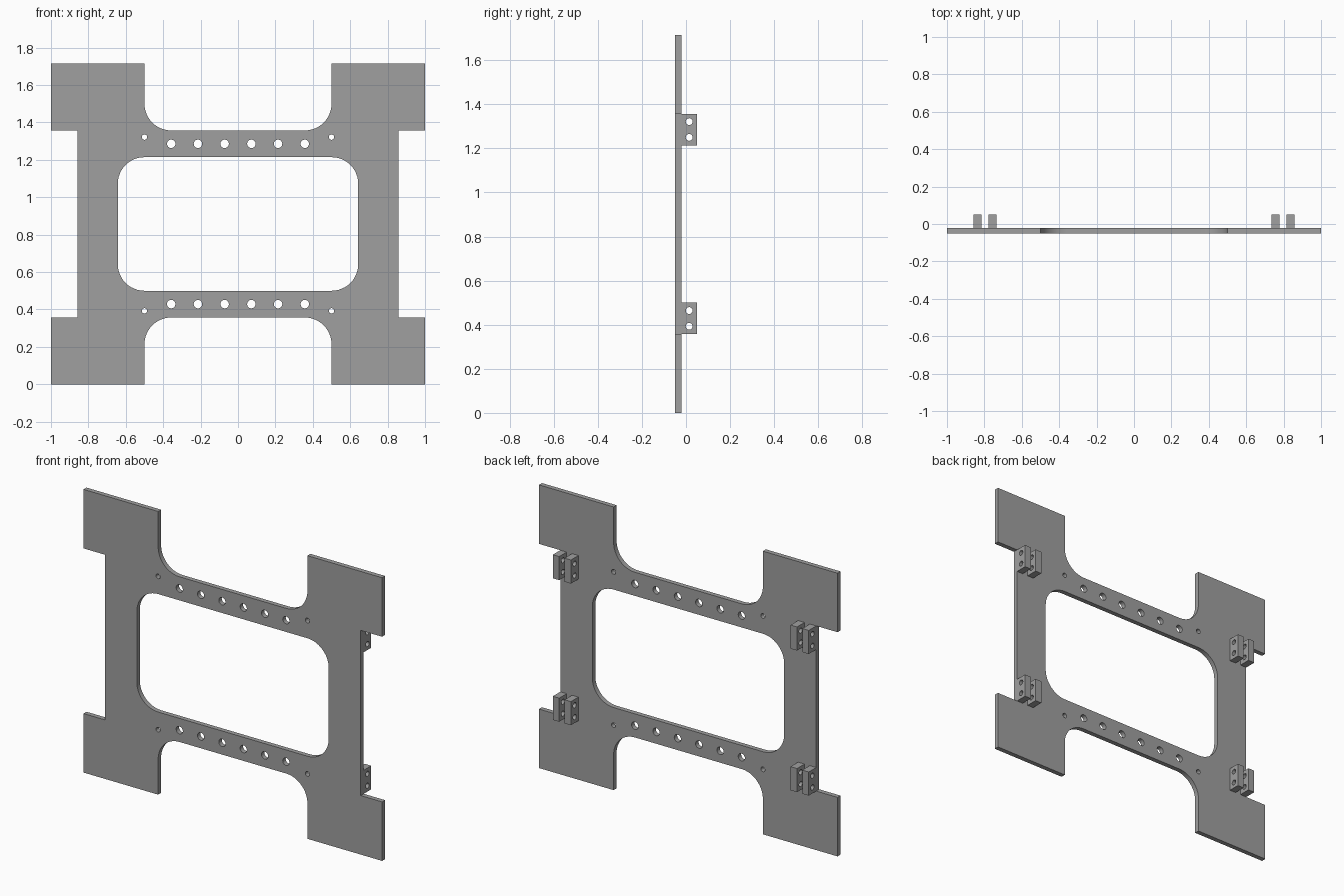
import bpy
import bmesh
from math import cos, sin, pi, radians
from mathutils import Matrix, Vector

cube = bpy.data.objects.get("Cube")
if cube:
    bpy.data.objects.remove(cube, do_unlink=True)

U = 1 / 14            # design module
THICK = 0.4 * U       # plate thickness
FRONT = -0.7 * U      # front face of the plate
BACK = FRONT + THICK
MID_Z = 12 * U        # mirror height

metal = bpy.data.materials.new("plain grey metal")
metal.use_nodes = True
metal.diffuse_color = (0.35, 0.35, 0.35, 1)
metal.node_tree.nodes["Principled BSDF"].inputs["Base Color"].default_value = (0.35, 0.35, 0.35, 1)


def arc(cx, cy, r, start, end, steps=12):
    """Points along an arc, angles in degrees."""
    angles = [radians(start + (end - start) * i / steps) for i in range(steps + 1)]
    return [(cx + r * cos(a), cy + r * sin(a)) for a in angles]


def circle(cx, cy, r):
    return arc(cx, cy, r, 0, 360, 32)[:-1]


def mirror_quarter(points):
    """Closed loop from the upper right quarter, running from right to top."""
    right = points + [(-x, y) for x, y in reversed(points)]
    return right + [(-x, -y) for x, y in right]


def extruded(name, loops, depth, matrix):
    """Filled outline with holes, extruded evenly about its own plane."""
    curve = bpy.data.curves.new(name, 'CURVE')
    curve.dimensions = '2D'
    curve.fill_mode = 'BOTH'
    curve.extrude = depth / 2
    for loop in loops:
        spline = curve.splines.new('POLY')
        spline.points.add(len(loop) - 1)
        for point, (x, y) in zip(spline.points, loop):
            point.co = (x, y, 0, 1)
        spline.use_cyclic_u = True
    obj = bpy.data.objects.new(name, curve)
    bpy.context.collection.objects.link(obj)
    bpy.ops.object.select_all(action='DESELECT')
    obj.select_set(True)
    bpy.context.view_layer.objects.active = obj
    bpy.ops.object.convert(target='MESH')
    obj = bpy.context.view_layer.objects.active
    obj.name = name
    mesh = obj.data
    mesh.transform(matrix)
    bm = bmesh.new()
    bm.from_mesh(mesh)
    bmesh.ops.remove_doubles(bm, verts=bm.verts, dist=1e-5)
    bmesh.ops.recalc_face_normals(bm, faces=bm.faces)
    bm.to_mesh(mesh)
    bm.free()
    mesh.materials.clear()
    mesh.materials.append(metal)
    bpy.ops.object.shade_smooth_by_angle(angle=radians(30))
    return obj


# Frame plate: four corner tabs, rounded inner corners and a rounded window
outline = mirror_quarter(
    [(12 * U, 7 * U), (14 * U, 7 * U), (14 * U, 12 * U), (7 * U, 12 * U)]
    + arc(5 * U, 9 * U, 2 * U, 0, -90))
window = mirror_quarter(arc(7 * U, 3 * U, 2 * U, 0, 90))
loops = [outline, window]

# Rows of holes along both crossbars
for side in (-1, 1):
    for i in range(6):
        loops.append(circle((2 * i - 5) * U, side * 6 * U, 0.0225))
    for x in (-7 * U, 7 * U):
        loops.append(circle(x, side * 6.5 * U, 0.0143))

upright = Matrix.Translation((0, (FRONT + BACK) / 2, MID_Z)) @ Matrix.Rotation(pi / 2, 4, 'X')
extruded("frame_plate", loops, THICK, upright)

# Paired hinge lugs behind each corner, each with two cross holes
LUG_W = 0.6 * U
sideways = Matrix(((0, 0, 1, 0), (1, 0, 0, 0), (0, 1, 0, 0), (0, 0, 0, 1)))
lug = [(0, -U), (U, -U), (U, U), (0, U)]
lug_loops = [lug] + [circle(U / 2, s * U / 2, 0.0155) for s in (-1, 1)]
for side, side_name in ((1, "left"), (-1, "right")):
    for level, level_name in ((-6, "lower"), (6, "upper")):
        for x, pos in ((11.7 * U, "outer"), (10.6 * U, "inner")):
            place = Matrix.Translation(Vector((side * x, BACK, MID_Z + level * U)))
            extruded(f"{level_name}_{side_name}_{pos}_lug", lug_loops, LUG_W, place @ sideways)
